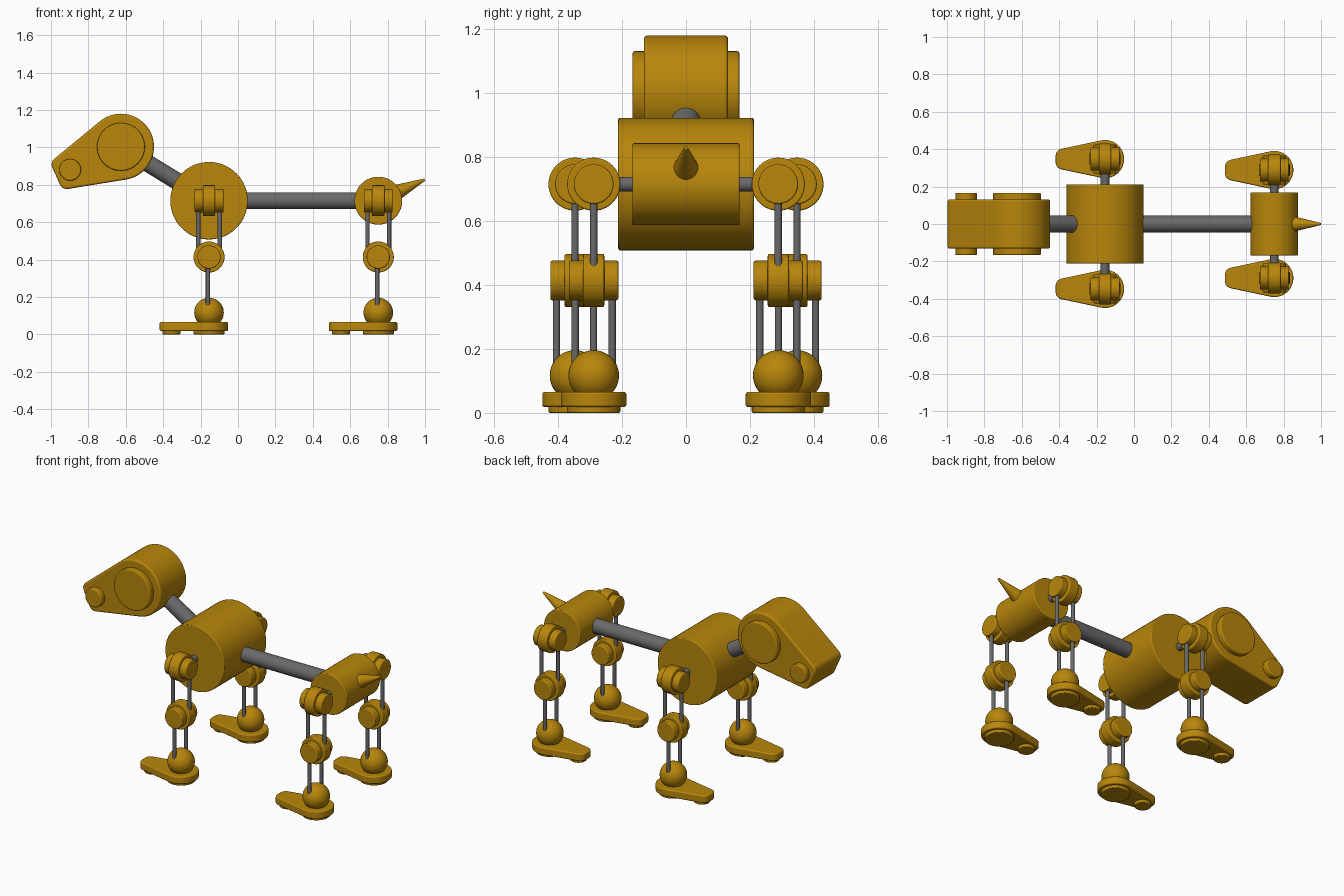
import bpy, bmesh, math
from mathutils import Vector, Matrix

if "Cube" in bpy.data.objects:
    bpy.data.objects.remove(bpy.data.objects["Cube"])


def material(name, rgb):
    m = bpy.data.materials.new(name)
    m.diffuse_color = (*rgb, 1)
    m.use_nodes = True
    m.node_tree.nodes["Principled BSDF"].inputs["Base Color"].default_value = m.diffuse_color
    return m


GOLD = material("dark gold", (0.479, 0.238, 0.0033))
GRAY = material("rod gray", (0.141, 0.141, 0.141))


def finish(name, bm, mat, bevel=0.0):
    bmesh.ops.recalc_face_normals(bm, faces=bm.faces)
    me = bpy.data.meshes.new(name)
    bm.to_mesh(me)
    bm.free()
    ob = bpy.data.objects.new(name, me)
    bpy.context.collection.objects.link(ob)
    me.materials.append(mat)
    bpy.ops.object.select_all(action='DESELECT')
    ob.select_set(True)
    bpy.context.view_layer.objects.active = ob
    bpy.ops.object.shade_smooth_by_angle(angle=math.radians(40))
    if bevel:
        b = ob.modifiers.new("soft edge", 'BEVEL')
        b.width = bevel
        b.segments = 3
        b.limit_method = 'ANGLE'
        b.angle_limit = math.radians(40)
        b.harden_normals = True
    return ob


def rod(name, a, b, r, mat=GOLD, bevel=0.0, r2=None, seg=48):
    """Cylinder or cone running from point a to point b."""
    a, b = Vector(a), Vector(b)
    d = b - a
    mtx = Matrix.Translation((a + b) / 2) @ d.to_track_quat('Z', 'Y').to_matrix().to_4x4()
    bm = bmesh.new()
    bmesh.ops.create_cone(bm, cap_ends=True, segments=seg, radius1=r,
                          radius2=r if r2 is None else r2, depth=d.length, matrix=mtx)
    return finish(name, bm, mat, bevel)


def joint(name, c, axis):
    """Wide disc with a narrower, longer hub through it."""
    c, axis = Vector(c), Vector(axis)
    rod(name + "_disc", c - axis * 0.033, c + axis * 0.033, 0.083, bevel=0.006)
    rod(name + "_hub", c - axis * 0.077, c + axis * 0.077, 0.062, bevel=0.006)


def tapered_plate(name, R, L, w, c, thick, mtx, bevel):
    """Round at the origin (radius R), tapering along +x to a blunt end at L."""
    ex, ey = L - c, w - c
    t = math.atan2(ey, ex) + math.acos((R - c) / math.hypot(ex, ey))
    pts = []

    def arc(cx, cy, r, a0, a1, n):
        for i in range(n + 1):
            a = a0 + (a1 - a0) * i / n
            pts.append((cx + r * math.cos(a), cy + r * math.sin(a)))

    arc(ex, ey, c, 0, t, 8)
    arc(0, 0, R, t, 2 * math.pi - t, 32)
    arc(ex, -ey, c, -t, 0, 8)
    bm = bmesh.new()
    f = bm.faces.new([bm.verts.new((x, y, -thick / 2)) for x, y in pts])
    ext = bmesh.ops.extrude_face_region(bm, geom=[f])
    bmesh.ops.translate(bm, vec=(0, 0, thick),
                        verts=[v for v in ext['geom'] if isinstance(v, bmesh.types.BMVert)])
    bmesh.ops.transform(bm, matrix=mtx, verts=bm.verts)
    return finish(name, bm, mat=GOLD, bevel=bevel)


FX, RX, BZ = -0.155, 0.75, 0.715        # front body, rear body, body height
HEAD = Vector((-0.626, 0, 1.003))

# Body drums, spine and neck
rod("chest", (FX, -0.212, BZ), (FX, 0.212, BZ), 0.207, bevel=0.006, seg=64)
rod("hips", (RX, -0.168, BZ), (RX, 0.168, BZ), 0.128, bevel=0.006, seg=64)
rod("spine", (FX, 0, BZ), (RX, 0, BZ), 0.045, GRAY)
rod("neck", HEAD, (FX, 0, BZ), 0.046, GRAY)

# Tail
rod("tail", (0.815, 0, 0.744), (0.998, 0, 0.828), 0.05, r2=0.006)

# Head with eye and nose discs on both sides
dx = Vector((-0.911, 0, -0.412)).normalized()
dz = Vector((0, 1, 0))
basis = Matrix((dx, dz.cross(dx), dz)).transposed().to_4x4()
tapered_plate("head", 0.177, 0.38, 0.09, 0.04, 0.264, Matrix.Translation(HEAD) @ basis, 0.012)
for name, dist, r in (("eye_disc", 0, 0.128), ("nose_disc", 0.298, 0.058)):
    p = HEAD + dx * dist
    rod(name, p - dz * 0.167, p + dz * 0.167, r, bevel=0.008)

# Four legs
for end, x, y0, inner in (("front", FX, 0.347, 0.2), ("rear", RX, 0.2885, 0.15)):
    for side, s in (("left", -1), ("right", 1)):
        y = s * y0
        n = f"{end}_{side}_"
        rod(n + "axle", (x, s * inner, BZ), (x, y, BZ), 0.023, GRAY, seg=24)
        joint(n + "hip_joint", (x, y, BZ), (1, 0, 0))
        joint(n + "knee", (x, y, 0.414), (0, 1, 0))
        for k in (-1, 1):
            rod(n + "thigh_rod", (x + k * 0.058, y, BZ), (x + k * 0.058, y, 0.414),
                0.0115, GRAY, seg=20)
            rod(n + "shin_rod", (x - 0.006, y + k * 0.058, 0.414),
                (x - 0.006, y + k * 0.058, 0.117), 0.0115, GRAY, seg=20)
        # Ankle ball
        bm = bmesh.new()
        bmesh.ops.create_uvsphere(bm, u_segments=40, v_segments=24, radius=0.079,
                                  matrix=Matrix.Translation((x, y, 0.117)))
        finish(n + "ankle", bm, GOLD)
        # Foot slab and the pads under it
        tapered_plate(n + "foot", 0.102, 0.264, 0.056, 0.04, 0.048,
                      Matrix.Translation((x, y, 0.042)) @ Matrix.Rotation(math.pi, 4, 'Z'), 0.008)
        rod(n + "heel_pad", (x, y, 0), (x, y, 0.03), 0.083, bevel=0.005)
        rod(n + "toe_pad", (x - 0.2, y, 0), (x - 0.2, y, 0.03), 0.048, bevel=0.005)
